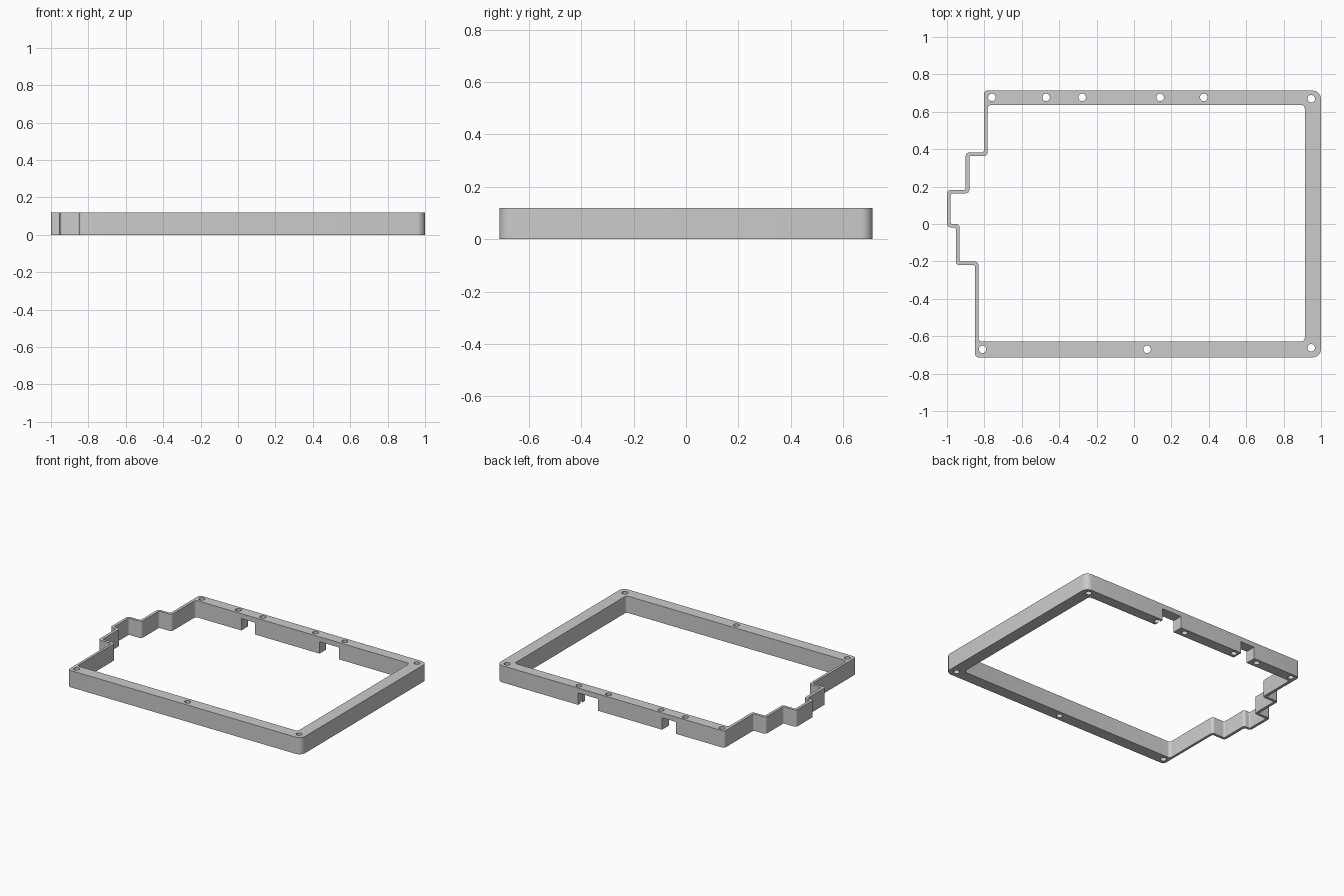
import bpy, bmesh, math
from mathutils import Vector

HEIGHT = 0.12

cube = bpy.data.objects.get("Cube")
if cube:
    bpy.data.objects.remove(cube, do_unlink=True)

grey = bpy.data.materials.new("plain grey")
grey.use_nodes = True
COLOUR = (0.6, 0.6, 0.6, 1)
grey.diffuse_color = COLOUR
grey.node_tree.nodes["Principled BSDF"].inputs["Base Color"].default_value = COLOUR


def rounded(corners, steps=6):
    """Fillet each right-angled corner given as (x, y, radius)."""
    points = []
    for i, (x, y, r) in enumerate(corners):
        p = Vector((x, y))
        a = (Vector(corners[i - 1][:2]) - p).normalized() * r
        b = (Vector(corners[(i + 1) % len(corners)][:2]) - p).normalized() * r
        for k in range(steps + 1):
            t = math.pi / 2 * k / steps
            points.append(p + a * (1 - math.sin(t)) + b * (1 - math.cos(t)))
    return points


def circle(x, y, r, count=24):
    return [Vector((x + r * math.cos(math.tau * k / count),
                    y + r * math.sin(math.tau * k / count))) for k in range(count)]


# Outlines of the frame, with the thin stepped wall on the -x side
S, L = 0.01, 0.02
outer = [(1, 0.713, 0.045), (-0.803, 0.713, L), (-0.803, 0.383, S), (-0.9, 0.383, L),
         (-0.9, 0.182, S), (-1, 0.182, L), (-1, -0.018, L), (-0.953, -0.018, S),
         (-0.953, -0.22, L), (-0.85, -0.22, S), (-0.85, -0.713, L), (1, -0.713, 0.045)]
inner = [(0.913, 0.637, L), (-0.782, 0.637, L), (-0.782, 0.364, L), (-0.88, 0.364, S),
         (-0.88, 0.164, L), (-0.98, 0.164, S), (-0.98, 0, S), (-0.932, 0, L),
         (-0.932, -0.2, S), (-0.832, -0.2, L), (-0.832, -0.629, L), (0.913, -0.629, L)]

# Screw holes
back_holes = [(x, 0.677) for x in (-0.76, -0.47, -0.277, 0.14, 0.373)]
front_holes = [(-0.81, -0.67), (0.07, -0.67), (0.948, -0.662)]
holes = back_holes + front_holes + [(0.948, 0.67)]

loops = [rounded(outer), rounded(inner)] + [circle(x, y, 0.02) for x, y in holes]

# Fill between the outlines and extrude upward
bm = bmesh.new()
edges = []
for loop in loops:
    verts = [bm.verts.new((p.x, p.y, 0)) for p in loop]
    edges += [bm.edges.new((v, verts[i - 1])) for i, v in enumerate(verts)]
bmesh.ops.triangle_fill(bm, use_beauty=True, use_dissolve=False, edges=edges)
result = bmesh.ops.extrude_face_region(bm, geom=bm.faces[:])
top = [g for g in result["geom"] if isinstance(g, bmesh.types.BMVert)]
bmesh.ops.translate(bm, verts=top, vec=(0, 0, HEIGHT))
bmesh.ops.recalc_face_normals(bm, faces=bm.faces[:])
mesh = bpy.data.meshes.new("frame")
bm.to_mesh(mesh)
bm.free()
mesh.materials.append(grey)
frame = bpy.data.objects.new("frame", mesh)
bpy.context.collection.objects.link(frame)

# Notches open at the bottom of the back rail
for x0, x1 in ((-0.42, -0.31), (0.2, 0.355)):
    bpy.ops.mesh.primitive_cube_add(size=1, location=((x0 + x1) / 2, 0.675, 0.0325))
    cutter = bpy.context.object
    cutter.name = "notch_cutter"
    cutter.scale = (x1 - x0, 0.15, 0.105)
    cutter.data.materials.append(grey)
    cutter.hide_render = True
    cutter.hide_set(True)
    cut = frame.modifiers.new("notch", "BOOLEAN")
    cut.operation = "DIFFERENCE"
    cut.solver = "EXACT"
    cut.object = cutter

# Smooth the fillets and holes, keep the edges crisp
bpy.ops.object.select_all(action="DESELECT")
bpy.context.view_layer.objects.active = frame
frame.select_set(True)
for name in [m.name for m in frame.modifiers]:
    bpy.ops.object.modifier_apply(modifier=name)
for cutter in [o for o in bpy.data.objects if o.name.startswith("notch_cutter")]:
    bpy.data.objects.remove(cutter, do_unlink=True)
bpy.ops.object.shade_smooth_by_angle(angle=math.radians(30))
